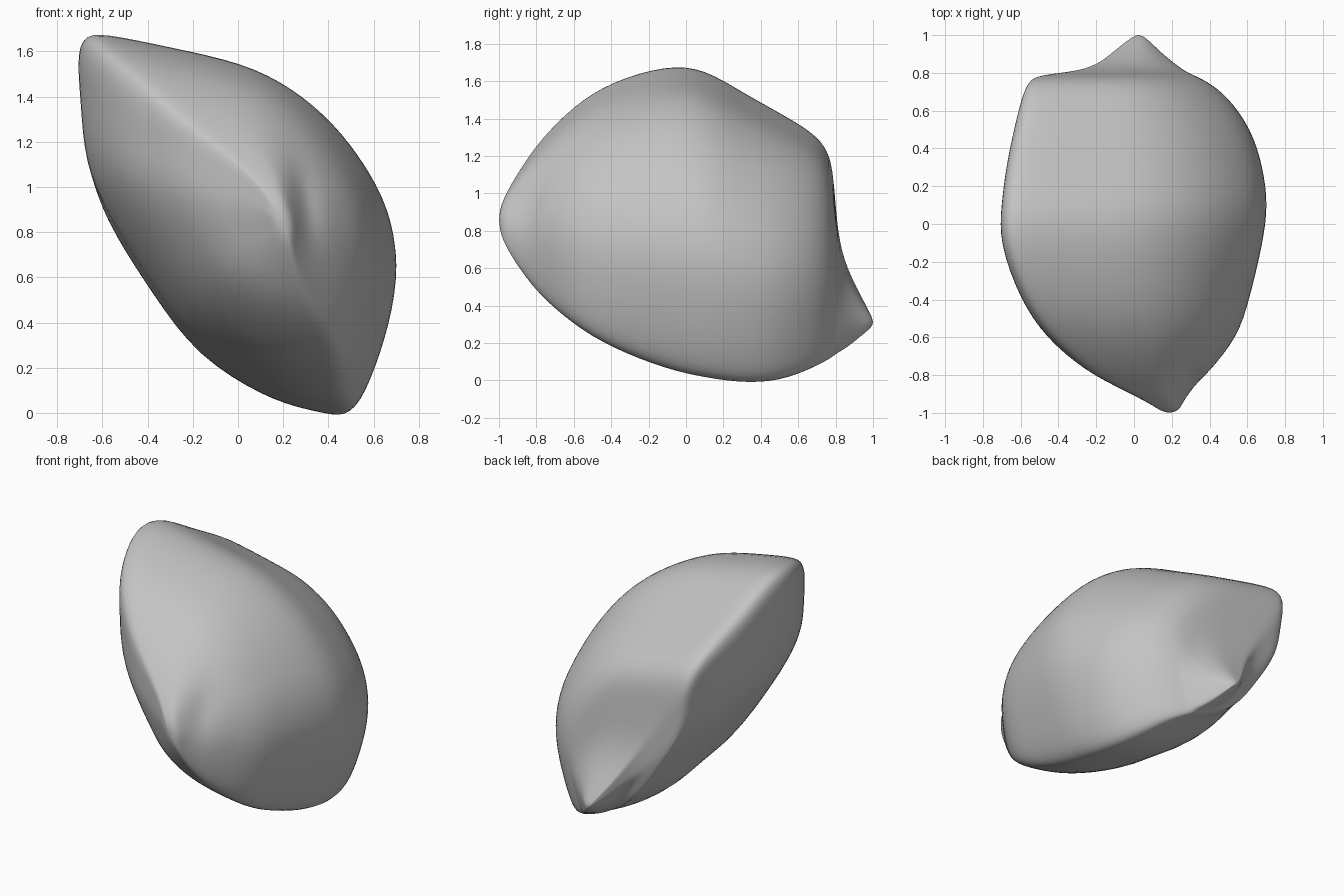
import bpy
import bmesh
import math

default_cube = bpy.data.objects.get("Cube")
if default_cube:
    bpy.data.objects.remove(default_cube, do_unlink=True)

HALF_WIDTH, HEIGHT = 0.705, 1.675

# Leaning lemon-shaped outline of the stone in x and z
OUTLINE = [
    (-.62, 1.688), (-.3, 1.615), (.03, 1.545), (.25, 1.43), (.43, 1.275),
    (.57, 1.085), (.67, .9), (.718, .65), (.675, .39), (.59, .125),
    (.51, -.02), (.42, -.005), (.32, .015), (.13, .07), (-.2, .275),
    (-.4, .575), (-.585, .87), (-.68, 1.1), (-.695, 1.35), (-.715, 1.57),
    (-.69, 1.665),
]

# Cross-sections from front tip to back spur: y, left x, right x, low z, high z
SECTIONS = [
    (-.99, .14, .24, .77, .94),
    (-.95, .08, .26, .69, 1.03),
    (-.88, -.06, .31, .58, 1.15),
    (-.78, -.265, .39, .45, 1.3),
    (-.6, -.48, .535, .295, 1.485),
    (-.4, -.61, .605, .175, 1.61),
    (-.1, -.715, .685, .065, 1.69),
    (.1, -.7, .712, .025, 1.665),
    (.3, -.675, .685, -.005, 1.54),
    (.5, -.635, .625, 0, 1.43),
    (.68, -.595, .495, .06, 1.325),
    (.76, -.56, .38, .1, 1.23),
    (.79, -.5, .31, .12, 1.1),
    (.81, -.28, .27, .14, .77),
    (.86, -.17, .2, .17, .6),
    (.93, -.09, .12, .23, .46),
    (.99, -.01, .06, .28, .35),
]


def ramp(value, start, end):
    return min(1, max(0, (value - start) / (end - start)))


def section_ring(bm, y, x_low, x_high, z_low, z_high):
    """Fit the outline into one section, adapted towards front and back."""
    undercut = .2 * ramp(y, .45, .8)
    blunt = .06 * max(0, -y)
    lobe = .1 * ramp(-y, .2, .6)
    ring = []
    for x, z in OUTLINE:
        u = (x + HALF_WIDTH) / (2 * HALF_WIDTH)
        v = z / HEIGHT
        across, along = u + v - 1, u - v
        if across < 0:
            across *= 1 - undercut
        along *= 1 - blunt * along ** 4
        u, v = (1 + across + along) / 2, (1 + across - along) / 2
        u += lobe * u ** 3 * (1 - v) ** 4
        ring.append(bm.verts.new((x_low + u * (x_high - x_low), y,
                                  z_low + v * (z_high - z_low))))
    return ring


# Stone body, lofted through the cross-sections
bm = bmesh.new()
rings = [section_ring(bm, *section) for section in SECTIONS]
count = len(OUTLINE)
for first, second in zip(rings, rings[1:]):
    for i in range(count):
        j = (i + 1) % count
        bm.faces.new((first[i], first[j], second[j], second[i]))

# Close both ends with a fan around a tip
for ring, tip in ((rings[0], (.19, -1.002, .86)), (rings[-1], (.02, 1.002, .31))):
    end = bm.verts.new(tip)
    for i in range(count):
        bm.faces.new((ring[i], ring[(i + 1) % count], end))
bmesh.ops.recalc_face_normals(bm, faces=bm.faces)

mesh = bpy.data.meshes.new("stone")
bm.to_mesh(mesh)
bm.free()
stone = bpy.data.objects.new("stone", mesh)
bpy.context.collection.objects.link(stone)
bpy.ops.object.select_all(action="DESELECT")
bpy.context.view_layer.objects.active = stone
stone.select_set(True)
rounding = stone.modifiers.new("rounding", "SUBSURF")
rounding.levels = 2
bpy.ops.object.modifier_apply(modifier=rounding.name)

# Shallow groove beside the front tip
for v in mesh.vertices:
    if v.co.y < -.3:
        across = (v.co.x - .3 + .15 * (v.co.z - .9)) / .06
        along = (v.co.z - .92) / .17
        v.co.y += .04 * math.exp(-across ** 2 - along ** 2)
bpy.ops.object.shade_smooth()

# Plain grey stone
grey = bpy.data.materials.new("stone grey")
grey.use_nodes = True
colour = (.55, .55, .55, 1)
grey.diffuse_color = colour
grey.node_tree.nodes["Principled BSDF"].inputs["Base Color"].default_value = colour
mesh.materials.append(grey)
